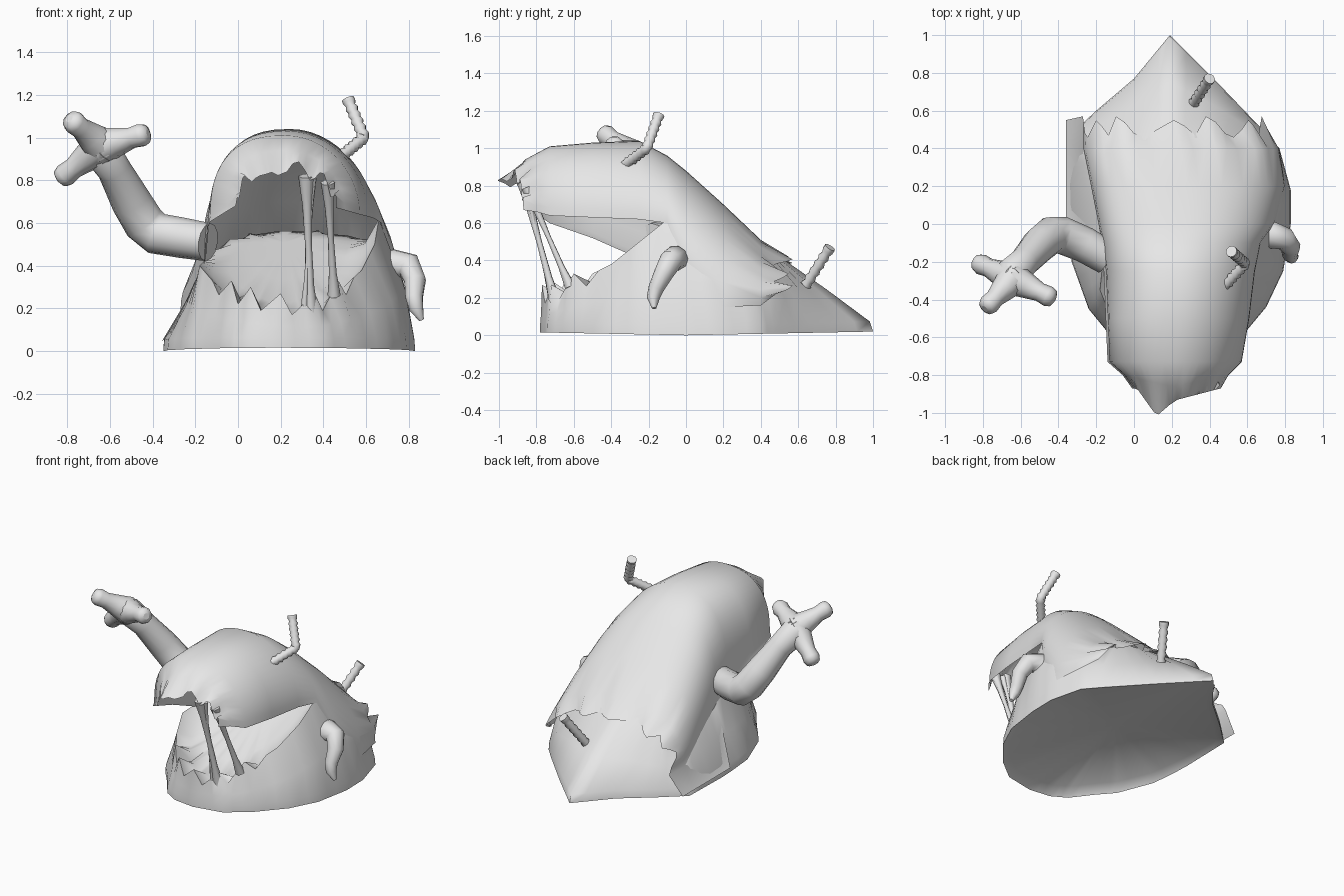
import bpy, bmesh, math
from mathutils import Vector

cube = bpy.data.objects.get("Cube")
if cube:
    bpy.data.objects.remove(cube, do_unlink=True)

grey = bpy.data.materials.new("plain_grey")
grey.use_nodes = True
grey.diffuse_color = (0.8, 0.8, 0.8, 1)
grey.node_tree.nodes["Principled BSDF"].inputs["Base Color"].default_value = (0.8, 0.8, 0.8, 1)


def finish(obj, angle=60):
    """Assign the colour and shade smooth with sharp creases."""
    obj.data.materials.clear()
    obj.data.materials.append(grey)
    bpy.ops.object.select_all(action="DESELECT")
    obj.select_set(True)
    bpy.context.view_layer.objects.active = obj
    bpy.ops.object.shade_smooth_by_angle(angle=math.radians(angle))


def loft(name, rows, closed=False, first=None, last=None):
    """Bridge rows of points; fan the first and last row to a centre point if given."""
    bm = bmesh.new()
    grid = [[bm.verts.new(p) for p in row] for row in rows]
    n = len(rows[0])
    for a, b in zip(grid, grid[1:]):
        for i in range(n if closed else n - 1):
            k = (i + 1) % n
            bm.faces.new((a[i], a[k], b[k], b[i]))
    for ring, centre in ((grid[0], first), (grid[-1], last)):
        if centre:
            c = bm.verts.new(centre)
            for i in range(n):
                bm.faces.new((ring[i], ring[(i + 1) % n], c))
    bmesh.ops.recalc_face_normals(bm, faces=bm.faces)
    mesh = bpy.data.meshes.new(name)
    bm.to_mesh(mesh)
    bm.free()
    obj = bpy.data.objects.new(name, mesh)
    bpy.context.collection.objects.link(obj)
    finish(obj)


def tube(name, points, sides=2):
    """Round tube through (x, y, z, radius) points."""
    cu = bpy.data.curves.new(name, "CURVE")
    cu.dimensions = "3D"
    cu.bevel_depth = 1
    cu.bevel_resolution = sides
    cu.use_fill_caps = True
    sp = cu.splines.new("POLY")
    sp.points.add(len(points) - 1)
    for p, (x, y, z, r) in zip(sp.points, points):
        p.co = (x, y, z, 1)
        p.radius = r
    obj = bpy.data.objects.new(name, cu)
    bpy.context.collection.objects.link(obj)
    bpy.ops.object.select_all(action="DESELECT")
    obj.select_set(True)
    bpy.context.view_layer.objects.active = obj
    bpy.ops.object.convert(target="MESH")
    finish(bpy.context.view_layer.objects.active)


def densify(points, steps=3):
    out = []
    for i, p in enumerate(points):
        a, b = Vector(p), Vector(points[(i + 1) % len(points)])
        out += [a.lerp(b, s / steps) for s in range(steps)]
    return out


# Lower body: hollowed underside, low hem, wall, toothed rim and rising mouth lining
foot = [(.2, -.78), (.4, -.74), (.55, -.62), (.7, -.44), (.79, -.25), (.83, 0), (.83, .18),
        (.77, .4), (.68, .5), (.45, .74), (.19, 1), (0, .77), (-.2, .6), (-.35, .46),
        (-.35, .1), (-.33, -.2), (-.24, -.45), (-.15, -.56), (-.05, -.7), (.05, -.76)]
rim = [(.2, -.77, .22), (.36, -.72, .22), (.47, -.6, .28), (.58, -.4, .38), (.64, -.25, .5),
       (.66, -.1, .62), (.68, .1, .54), (.66, .3, .4), (.58, .42, .37), (.4, .44, .44),
       (.2, .43, .47), (0, .43, .44), (-.13, .42, .37), (-.2, .38, .3), (-.16, .1, .42),
       (-.16, -.15, .42), (-.18, -.35, .4), (-.12, -.5, .33), (-.03, -.64, .28), (.06, -.73, .25)]
foot = [Vector((p.x, p.y, .02 * abs(p.y))) for p in densify([(x, y, 0) for x, y in foot])]
rim = densify(rim)
middle = Vector((.22, .1, 0))
hem = [f.lerp(r, .03) + Vector((0, 0, .04)) for f, r in zip(foot, rim)]
wall = []
for f, r in zip(foot, rim):
    m = f.lerp(r, .5)
    out = (m - middle) * .06
    wall.append(m + Vector((max(out.x, 0), max(out.y, 0), 0)))
for i, r in enumerate(rim):
    if r.y < -.5:
        r.z += (.05, -.05, .0)[i % 3]


def lining(scale, blend):
    """Ring inside the rim that eases on to a slope rising towards the throat."""
    ring = []
    for r in rim:
        x, y = (middle.x + (r.x - middle.x) * scale, middle.y + (r.y - middle.y) * scale)
        slope = min(.16 + .5 * (y + .6), .78 - .93 * y - .8 * (x - .25) ** 2)
        ring.append(Vector((x, y, r.z + (slope - r.z) * blend)))
    return ring


under = []
for f in foot:
    p = middle.lerp(f, .93)
    under.append(Vector((p.x, p.y, .025 + .06 * min(max(-p.x - p.y, 0), 1))))
loft("lower_body",
     [under, foot, hem, wall, rim, lining(.85, .6), lining(.65, .9), lining(.4, 1), lining(.2, 1)],
     closed=True, first=(.28, .15, .05), last=(.22, .1, .51))

# Upper hood: arches (y, left x, left z, right x, right z, top z) from lip to back hem
arches = [(-.93, 0, .71, .46, .67, .86), (-.86, -.05, .68, .5, .66, .94),
          (-.73, -.13, .63, .57, .64, 1.01), (-.5, -.14, .55, .61, .63, 1.03),
          (-.25, -.15, .44, .64, .62, 1.04), (-.1, -.17, .37, .67, .6, .96),
          (0, -.19, .3, .745, .35, .88), (.2, -.23, .2, .8, .15, .7),
          (.4, -.27, .17, .77, .16, .51), (.52, -.27, .17, .69, .22, .42)]
SEG = 26
rows = []
for k, (y, xl, zl, xr, zr, top) in enumerate(arches):
    # a skirt flares to the ground along the rear left side
    row = [Vector((-.36, y + .03, .04)) if y >= 0 else Vector((xl - .01, y, zl - .03))]
    for j in range(SEG + 1):
        t = j / SEG
        full = .8 if t < .5 else 1      # the left flank is fuller
        c, s = math.cos(math.pi * t), max(math.sin(math.pi * t), 0) ** full
        x = (xl + xr) / 2 - (xr - xl) / 2 * math.copysign(abs(c) ** full, c)
        base = zl + (zr - zl) * t
        p = Vector((x, y + .06 * abs(c) * (k < 2), base + (top - base) * s))
        if k == 0:                      # ragged lip with one long tip
            w = max(0, 1 - abs(x - .12) / .1)
            p.z += (.03, .0, -.04, -.02, .02)[j % 5] * (1 - w) - .03 * w
            p.y -= .11 * w
        if k == len(arches) - 1:        # torn back hem
            p.y += (.05, .02, -.04, -.06, -.02, .03, .0, -.05)[j % 8]
        row.append(p)
    if k < 2:
        row[0].y = row[1].y
    rows.append(row)
loft("upper_hood", rows)

# Long raised arm with three stubby fingers
tube("long_arm", [(-.14, -.18, .51, .09), (-.26, -.11, .53, .095), (-.38, -.06, .55, .1),
                  (-.44, -.06, .6, .1), (-.5, -.11, .7, .095), (-.58, -.2, .85, .08),
                  (-.65, -.27, .95, .09), (-.68, -.3, .99, .05)], 4)
palm = Vector((-.64, -.29, .96))
for name, tip in (("upper_finger", (-.79, -.45, 1.09)), ("lower_finger", (-.84, -.2, .8)),
                  ("inner_finger", (-.42, -.4, 1.02))):
    d = Vector(tip) - palm
    radii = ((-.15, .04), (0, .09), (.35, .068), (.65, .05), (.85, .055), (.96, .045), (1, .02))
    tube(name, [(*(palm + d * f), r) for f, r in radii], 3)

# Short drooping arm
tube("short_arm", [(.66, -.06, .36, .09), (.74, -.06, .41, .07), (.8, -.08, .4, .062),
                   (.83, -.12, .33, .052), (.825, -.16, .25, .042), (.835, -.175, .2, .035),
                   (.86, -.17, .145, .012)], 3)


# Ribbed straws
def straw(name, corners, ribs=6):
    pts = []
    for a, b in zip(corners, corners[1:]):
        a, b = Vector(a), Vector(b)
        for i in range(ribs * 2):
            pts.append((*a.lerp(b, i / (ribs * 2)), .031 if i % 2 else .023))
    pts.append((*corners[-1], .031))
    tube(name, pts, 3)


straw("bent_straw", [(.47, -.34, .9), (.59, -.21, 1.0), (.515, -.145, 1.18)])
straw("tail_straw", [(.31, .63, .25), (.4, .77, .47)])

# Drool strands between the jaws
strands = [((.32, -.87, .82), (.34, -.7, .18), .016), ((.42, -.85, .79), (.45, -.62, .26), .014),
           ((.35, -.86, .81), (.31, -.72, .2), .008)]
for i, (top, bottom, r) in enumerate(strands):
    a, b = Vector(top), Vector(bottom)
    shape = ((0, 2.4), (.2, 1.5), (.5, 1), (.8, 1.3), (1, 2.2))
    tube("drool_strand_%d" % (i + 1), [(*a.lerp(b, f), r * w) for f, w in shape], 1)
